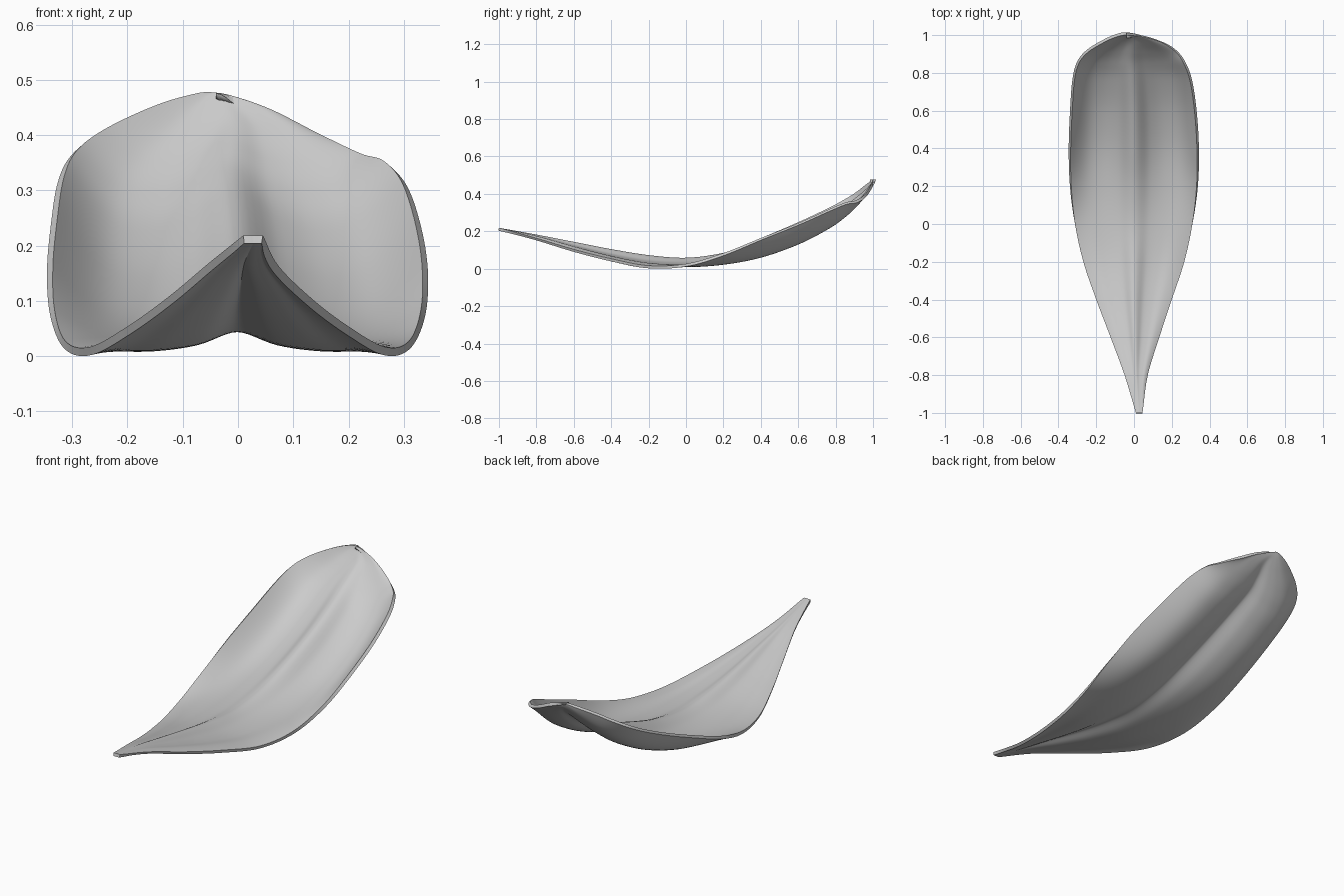
import bpy

if "Cube" in bpy.data.objects:
    bpy.data.objects.remove(bpy.data.objects["Cube"])

# Stations along the petal: y, left x, left z, lobe z, ridge z, right x, right z
STATIONS = [
    (-1.00, 0.010, 0.220, 0.220, 0.220, 0.045, 0.220),
    (-0.80, -0.050, 0.172, 0.177, 0.184, 0.073, 0.165),
    (-0.60, -0.124, 0.110, 0.122, 0.145, 0.134, 0.105),
    (-0.40, -0.200, 0.055, 0.071, 0.106, 0.200, 0.055),
    (-0.20, -0.268, 0.018, 0.034, 0.074, 0.266, 0.018),
    (0.00, -0.312, 0.028, 0.025, 0.060, 0.309, 0.028),
    (0.20, -0.332, 0.085, 0.038, 0.086, 0.331, 0.085),
    (0.40, -0.335, 0.165, 0.076, 0.145, 0.333, 0.165),
    (0.60, -0.327, 0.250, 0.147, 0.220, 0.320, 0.245),
    (0.76, -0.315, 0.325, 0.230, 0.292, 0.296, 0.317),
    (0.85, -0.292, 0.373, 0.295, 0.340, 0.263, 0.355),
    (0.91, -0.243, 0.411, 0.353, 0.383, 0.222, 0.368),
    (0.96, -0.162, 0.450, 0.414, 0.425, 0.148, 0.403),
    (0.99, -0.095, 0.472, 0.457, 0.458, 0.050, 0.452),
    (1.00, -0.040, 0.478, 0.478, 0.478, -0.039, 0.478),
]
STEPS, ACROSS = 8, 48
THICKNESS = 0.015


def catmull(a, b, c, d, t):
    return 0.5 * (2 * b + (c - a) * t + (2 * a - 5 * b + 4 * c - d) * t * t
                  + (3 * b - a - 3 * c + d) * t ** 3)


def spline(points, s):
    """Smooth value at index s, with one ghost point at each end."""
    i = min(int(s), len(points) - 4)
    return catmull(*points[i:i + 4], s - i)


# Ghost rows: straight run-out at the tip, mirrored row closing the round end
first = tuple(2 * a - b for a, b in zip(STATIONS[0], STATIONS[1]))
y, xl, zl, lobe, ridge, xr, zr = STATIONS[-2]
rows = [first] + STATIONS + [(y, xr, zr, lobe, ridge, xl, zl)]
columns = list(zip(*rows))

verts, faces = [], []
count = (len(STATIONS) - 1) * STEPS + 1
for r in range(count):
    y, xl, zl, lobe, ridge, xr, zr = (spline(c, r / STEPS) for c in columns)
    # W-shaped cross-section: rim, lobe, shoulder, ridge, shoulder, lobe, rim
    shoulder = lobe + 0.30 * (ridge - lobe)
    low_l, low_r = lobe + 0.18 * (zl - lobe), lobe + 0.18 * (zr - lobe)
    sec = [zl, low_l, lobe, shoulder, ridge, shoulder, lobe, low_r, zr]
    sec = [2.6 * zl - 1.6 * low_l] + sec + [2.6 * zr - 1.6 * low_r]
    for k in range(ACROSS + 1):
        u = k / ACROSS
        verts.append((xl + (xr - xl) * u, y, spline(sec, u * 8)))
for r in range(count - 1):
    for k in range(ACROSS):
        a = r * (ACROSS + 1) + k
        faces.append((a, a + 1, a + ACROSS + 2, a + ACROSS + 1))

# Thin petal shell
mesh = bpy.data.meshes.new("petal")
mesh.from_pydata(verts, [], faces)
petal = bpy.data.objects.new("petal", mesh)
bpy.context.collection.objects.link(petal)
shell = petal.modifiers.new("shell", 'SOLIDIFY')
shell.thickness = THICKNESS
shell.offset = -1
bpy.context.view_layer.objects.active = petal
petal.select_set(True)
bpy.ops.object.modifier_apply(modifier="shell")
bpy.ops.object.shade_smooth_by_angle(angle=0.7)

# Rest on the ground
lowest = min(v.co.z for v in petal.data.vertices)
for v in petal.data.vertices:
    v.co.z -= lowest
